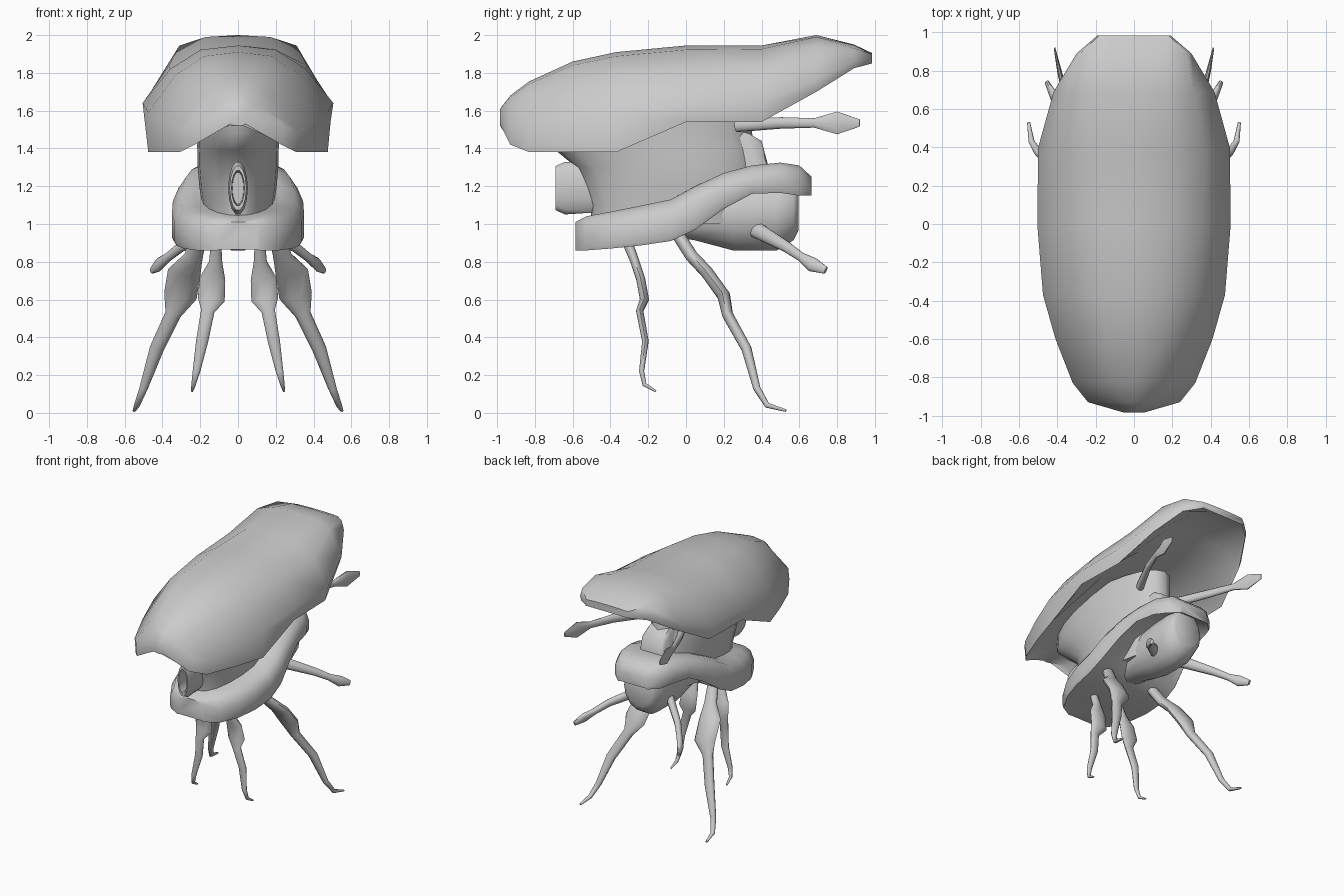
import bpy, bmesh, math
from mathutils import Vector


def loft(name, rings, angle=50):
    """Skin a list of equal-length rings and cap both ends."""
    bm = bmesh.new()
    vs = [[bm.verts.new(p) for p in r] for r in rings]
    n = len(rings[0])
    for a, b in zip(vs, vs[1:]):
        for i in range(n):
            j = (i + 1) % n
            bm.faces.new((a[i], a[j], b[j], b[i]))
    bm.faces.new(vs[0][::-1])
    bm.faces.new(vs[-1])
    bmesh.ops.recalc_face_normals(bm, faces=bm.faces)
    me = bpy.data.meshes.new(name)
    bm.to_mesh(me)
    bm.free()
    ob = bpy.data.objects.new(name, me)
    bpy.context.collection.objects.link(ob)
    bpy.ops.object.select_all(action='DESELECT')
    ob.select_set(True)
    bpy.context.view_layer.objects.active = ob
    bpy.ops.object.shade_smooth_by_angle(angle=math.radians(angle))
    return ob


def ellipse(c, u, v, n):
    c, u, v = Vector(c), Vector(u), Vector(v)
    return [c + u * math.cos(2 * math.pi * i / n) + v * math.sin(2 * math.pi * i / n) for i in range(n)]


def symmetric(half, y):
    """Half outline from top centre to bottom centre -> full ring at y."""
    full = half + [(-x, z) for x, z in half[-2:0:-1]]
    return [(x, y, z) for x, z in full]


def limb_pair(name, pts, n=10):
    """Tapering limbs on both sides; points are x, y, z, side radius, other radius."""
    for side, s in (("right", 1), ("left", -1)):
        P = [Vector((s * p[0], p[1], p[2])) for p in pts]
        rings = []
        for i, p in enumerate(P):
            t = (P[min(i + 1, len(P) - 1)] - P[max(i - 1, 0)]).normalized()
            u = Vector((1, 0, 0))
            u = (u - t * u.dot(t)).normalized()
            rings.append(ellipse(p, u * pts[i][3], t.cross(u) * pts[i][4], n))
        loft(name + "_" + side, rings)


# Large shell: y, top, ridge x/z, widest x/z, rim x/z, underside centre z
shell = [
    (-.985, 1.61, .03, 1.59, .05, 1.56, .04, 1.53, 1.52),
    (-.93, 1.68, .10, 1.63, .24, 1.53, .23, 1.42, 1.53),
    (-.83, 1.755, .18, 1.68, .32, 1.50, .31, 1.38, 1.55),
    (-.60, 1.86, .27, 1.75, .41, 1.54, .40, 1.38, 1.60),
    (-.37, 1.91, .33, 1.79, .475, 1.59, .475, 1.38, 1.64),
    (0, 1.945, .36, 1.82, .505, 1.64, .49, 1.54, 1.70),
    (.40, 1.945, .365, 1.84, .50, 1.64, .48, 1.54, 1.74),
    (.69, 2.0, .31, 1.945, .42, 1.76, .40, 1.70, 1.82),
    (.89, 1.95, .28, 1.93, .30, 1.86, .29, 1.825, 1.86),
    (.985, 1.905, .18, 1.90, .19, 1.88, .18, 1.85, 1.85)]
rings = []
for y, top, rx, rz, w, wz, bx, bz, cz in shell:
    rings.append(symmetric([(0, top), (rx * .55, top - .18 * (top - rz)), (rx, rz), (w, wz), (bx, bz),
                            (bx * .94, bz + .15 * (cz - bz)), (bx * .6, bz + .85 * (cz - bz)), (0, cz)], y))
loft("shell", rings, 55)

# Neck flaring up into the shell: z, front y, rear y, half width
neck = [(1.0, -.50, .36, .18), (1.1, -.505, .37, .19), (1.2, -.54, .38, .205), (1.3, -.58, .38, .213),
        (1.39, -.69, .37, .215), (1.48, -.80, .35, .22), (1.68, -.80, .34, .22)]
loft("neck", [ellipse((0, (a + b) / 2, z), (w, 0, 0), (0, (b - a) / 2, 0), 20) for z, a, b, w in neck])

# Block at the rear of the neck
loft("rear_block", [symmetric([(0, t), (.08, t), (.10, t - .03), (.10, 1.2), (0, 1.2)], y)
                    for y, t in ((.2, 1.51), (.33, 1.48), (.40, 1.44), (.435, 1.31))])

# Collar brim: y, top, bottom, half width; hollow underneath toward the rear
collar = [(-.585, 1.01, .86, .12), (-.53, 1.04, .86, .22), (-.40, 1.065, .87, .295), (-.25, 1.095, .885, .335),
          (-.08, 1.13, .91, .35), (.05, 1.20, .97, .345), (.20, 1.27, 1.08, .315), (.35, 1.31, 1.16, .28),
          (.50, 1.325, 1.165, .245), (.60, 1.31, 1.15, .20), (.665, 1.25, 1.15, .13)]
rings = []
for y, t, b, w in collar:
    h = .05 if .1 < y < .62 else .005
    rings.append(symmetric([(0, t), (w * .65, t), (w * .87, t - .02), (w, t - .08), (w, b + .02),
                            (w * .97, b), (w * .8, b + h), (0, b + h)], y))
loft("collar", rings)

# Abdomen under the collar: y, low z, high z, half width
belly = [(-.12, .94, 1.08, .10), (.05, .91, 1.15, .13), (.25, .855, 1.25, .155), (.48, .855, 1.26, .155),
         (.57, .91, 1.25, .14), (.595, .96, 1.22, .11)]
loft("abdomen", [ellipse((0, y, (a + b) / 2), (w, 0, 0), (0, 0, (b - a) / 2), 14) for y, a, b, w in belly])

# Hollow oval snout
snout = [(-.45, .05, .13), (-.64, .052, .143), (-.69, .044, .12), (-.69, .034, .095), (-.60, .03, .085)]
loft("snout", [ellipse((0, y, 1.19), (a, 0, 0), (0, 0, b), 14) for y, a, b in snout])

# Legs with swollen thighs and hooked feet
limb_pair("front_leg", [
    (.115, -.32, .93, .025, .03), (.118, -.27, .80, .035, .025), (.135, -.24, .71, .068, .025),
    (.142, -.22, .60, .072, .025), (.16, -.245, .54, .036, .02), (.19, -.215, .38, .032, .018),
    (.22, -.235, .22, .02, .014), (.235, -.22, .15, .012, .012), (.243, -.16, .115, .006, .006)])
limb_pair("rear_leg", [
    (.20, -.06, .97, .04, .035), (.235, .03, .83, .05, .035), (.285, .11, .745, .088, .035),
    (.305, .20, .62, .088, .035), (.345, .22, .52, .042, .03), (.43, .32, .34, .038, .028),
    (.50, .375, .13, .022, .02), (.535, .43, .04, .016, .015), (.55, .53, .012, .008, .007)])

# Slender arms with spade-shaped ends
limb_pair("lower_arm", [
    (.12, .37, .97, .03, .045), (.30, .53, .88, .025, .03), (.37, .61, .825, .022, .025),
    (.42, .67, .785, .022, .04), (.455, .74, .755, .012, .02)])
limb_pair("upper_arm", [
    (.17, .27, 1.52, .03, .035), (.29, .50, 1.535, .022, .032), (.36, .68, 1.535, .016, .026),
    (.39, .80, 1.535, .012, .063), (.415, .92, 1.535, .004, .02)])
